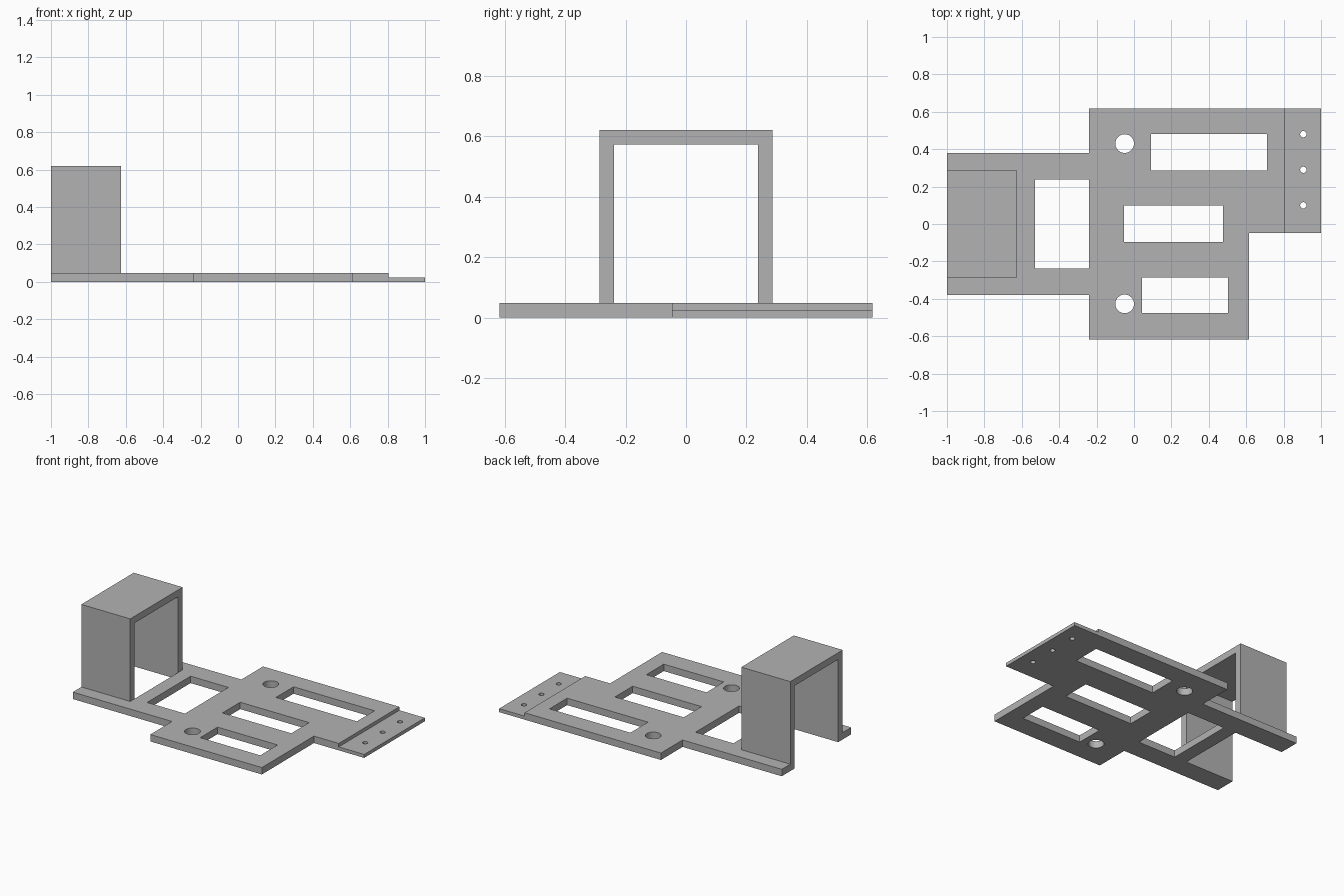
import bpy
import math

cube = bpy.data.objects.get("Cube")
if cube:
    bpy.data.objects.remove(cube, do_unlink=True)

grey = bpy.data.materials.new("plain_grey")
grey.use_nodes = True
colour = (0.45, 0.45, 0.45, 1)
grey.diffuse_color = colour
grey.node_tree.nodes["Principled BSDF"].inputs["Base Color"].default_value = colour


def rect(x0, x1, y0, y1):
    return [(x0, y0), (x1, y0), (x1, y1), (x0, y1)]


def circle(cx, cy, r, n=32):
    return [(cx + r * math.cos(math.tau * i / n), cy + r * math.sin(math.tau * i / n))
            for i in range(n)]


def extruded(name, loops, depth):
    """Fill an outline with holes and extrude it from local z = 0 to depth."""
    curve = bpy.data.curves.new(name + "_profile", "CURVE")
    curve.dimensions = "2D"
    curve.fill_mode = "BOTH"
    curve.extrude = depth / 2
    for loop in loops:
        spline = curve.splines.new("POLY")
        spline.points.add(len(loop) - 1)
        for point, (x, y) in zip(spline.points, loop):
            point.co = (x, y, 0, 1)
        spline.use_cyclic_u = True
    temp = bpy.data.objects.new(name + "_temp", curve)
    bpy.context.collection.objects.link(temp)
    bpy.context.view_layer.update()
    graph = bpy.context.evaluated_depsgraph_get()
    mesh = bpy.data.meshes.new_from_object(temp.evaluated_get(graph))
    bpy.data.objects.remove(temp, do_unlink=True)
    bpy.data.curves.remove(curve)
    mesh.name = name
    for v in mesh.vertices:
        v.co.z += depth / 2
    mesh.materials.clear()
    mesh.materials.append(grey)
    for p in mesh.polygons:
        p.use_smooth = False
    obj = bpy.data.objects.new(name, mesh)
    bpy.context.collection.objects.link(obj)
    return obj


# Base plate: stepped outline, open slot under the arch, windows and round holes
outline = [(-1, -0.38), (-0.24, -0.38), (-0.24, -0.617), (0.615, -0.617),
           (0.615, -0.047), (0.805, -0.047), (0.805, 0.617), (-0.24, 0.617),
           (-0.24, 0.38), (-1, 0.38), (-1, 0.238), (-0.625, 0.238),
           (-0.625, -0.238), (-1, -0.238)]
windows = [rect(-0.53, -0.24, -0.238, 0.238),
           rect(0.09, 0.71, 0.287, 0.48),
           rect(-0.053, 0.475, -0.095, 0.1),
           rect(0.043, 0.503, -0.475, -0.285)]
round_holes = [circle(-0.05, y, 0.05) for y in (-0.427, 0.43)]
extruded("base_plate", [outline] + windows + round_holes, 0.048)

# Thin mounting tab with three screw holes
screw_holes = [circle(0.905, y, 0.017, 24) for y in (0.1, 0.29, 0.48)]
extruded("mounting_tab", [rect(0.805, 1, -0.047, 0.617)] + screw_holes, 0.024)

# Arch: upside-down U profile drawn in the y-z plane, extruded along x
arch_profile = [(-0.287, 0.048), (-0.238, 0.048), (-0.238, 0.573), (0.238, 0.573),
                (0.238, 0.048), (0.287, 0.048), (0.287, 0.62), (-0.287, 0.62)]
arch = extruded("arch", [arch_profile], 0.375)
for v in arch.data.vertices:
    y, z, x = v.co
    v.co = (x - 1, y, z)
arch.data.update()
